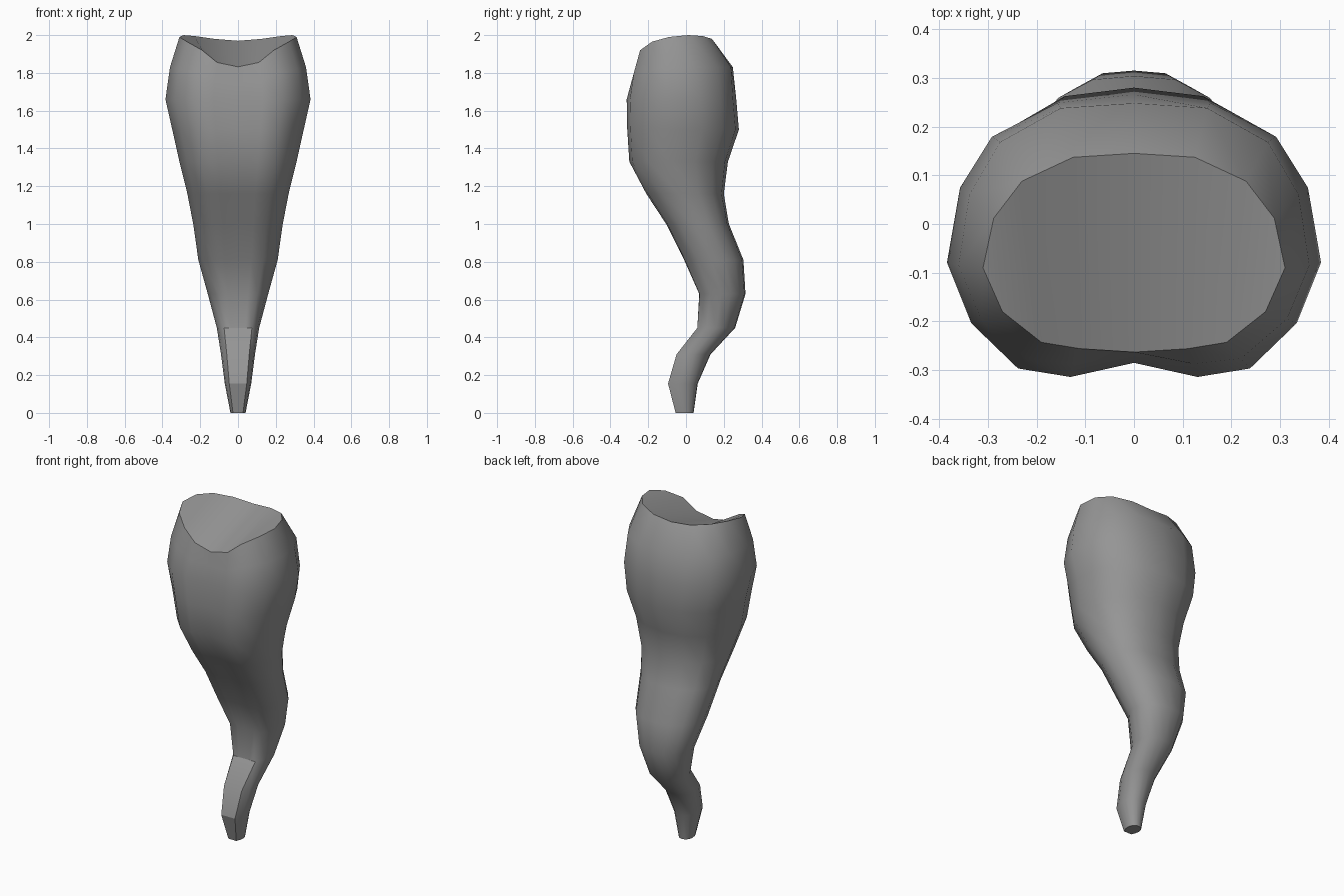
import bpy, bmesh

if "Cube" in bpy.data.objects:
    bpy.data.objects.remove(bpy.data.objects["Cube"])

# Ring levels: z, half width, front y, back y
LEVELS = [
    (0.00, 0.04, -0.055, 0.04), (0.155, 0.07, -0.095, 0.062),
    (0.31, 0.09, -0.05, 0.13), (0.45, 0.112, 0.06, 0.26),
    (0.63, 0.16, 0.07, 0.315), (0.81, 0.21, -0.01, 0.304),
    (1.00, 0.237, -0.105, 0.227), (1.16, 0.268, -0.21, 0.20),
    (1.33, 0.31, -0.30, 0.222), (1.50, 0.348, -0.311, 0.28),
    (1.66, 0.384, -0.314, 0.266),
]
# Half cross-sections from back centre to front centre (unit size)
LOW = [(0, 1), (.4, .96), (.73, .72), (.94, .38), (1, 0),
       (.92, -.5), (.66, -1), (.33, -1), (0, -1)]
HIGH = [(0, 1), (.41, .94), (.76, .7), (.93, .34), (1, -.19),
        (.87, -.62), (.62, -.94), (.34, -1), (0, -.9)]
# Shoulder and wavy rim, half rings in real units
SHOULDER = [(0, .248, 1.83), (.15, .238, 1.83), (.275, .168, 1.83),
            (.338, .06, 1.83), (.36, -.085, 1.83), (.314, -.195, 1.82),
            (.22, -.276, 1.80), (.122, -.287, 1.76), (0, -.27, 1.75)]
RIM = [(0, .145, 1.97), (.125, .137, 1.98), (.23, .088, 1.995),
       (.288, .012, 2.0), (.31, -.09, 1.99), (.27, -.18, 1.965),
       (.19, -.243, 1.92), (.11, -.256, 1.855), (0, -.263, 1.832)]

bm = bmesh.new()


def add_ring(half):
    """Mirror a half outline into a closed 16-sided ring."""
    pts = half + [(-x, y, z) for x, y, z in half[-2:0:-1]]
    return [bm.verts.new(p) for p in pts]


def crease(a, b):
    bm.edges.get((a, b)).smooth = False


# Curved, tapering body
rings = []
for z, w, front, back in LEVELS:
    t = min(max((z - 0.4) / 0.9, 0), 1)
    mid, depth = (front + back) / 2, (back - front) / 2
    rings.append(add_ring([
        (w * (a[0] + t * (b[0] - a[0])),
         mid + depth * (a[1] + t * (b[1] - a[1])), z)
        for a, b in zip(LOW, HIGH)]))
rings += [add_ring(SHOULDER), add_ring(RIM)]
for lower, upper in zip(rings, rings[1:]):
    for i in range(16):
        j = (i + 1) % 16
        bm.faces.new((lower[i], lower[j], upper[j], upper[i]))

# Flat tip and saddle-shaped top made of front-to-back strips
bm.faces.new(rings[0])
top = rings[-1]
for i in range(-4, 4):
    strip = [top[i % 16], top[(i + 1) % 16], top[(7 - i) % 16], top[(8 - i) % 16]]
    bm.faces.new(list(dict.fromkeys(strip)))
bmesh.ops.recalc_face_normals(bm, faces=bm.faces)

# Smooth everywhere except the rim, the tip and the flat facet near the tip
for face in bm.faces:
    face.smooth = True
for ring in (rings[0], top):
    for i in range(16):
        crease(ring[i], ring[(i + 1) % 16])
for ring in (rings[1], rings[3]):
    for i in range(6, 10):
        crease(ring[i], ring[i + 1])
for lower, upper in zip(rings[:3], rings[1:4]):
    for i in (6, 10):
        crease(lower[i], upper[i])

mesh = bpy.data.meshes.new("curved_horn")
bm.to_mesh(mesh)
bm.free()
horn = bpy.data.objects.new("curved_horn", mesh)
bpy.context.collection.objects.link(horn)

# Dark grey surface
grey = bpy.data.materials.new("dark_grey")
grey.diffuse_color = (0.3, 0.3, 0.3, 1)
grey.use_nodes = True
grey.node_tree.nodes["Principled BSDF"].inputs["Base Color"].default_value = grey.diffuse_color
mesh.materials.append(grey)
